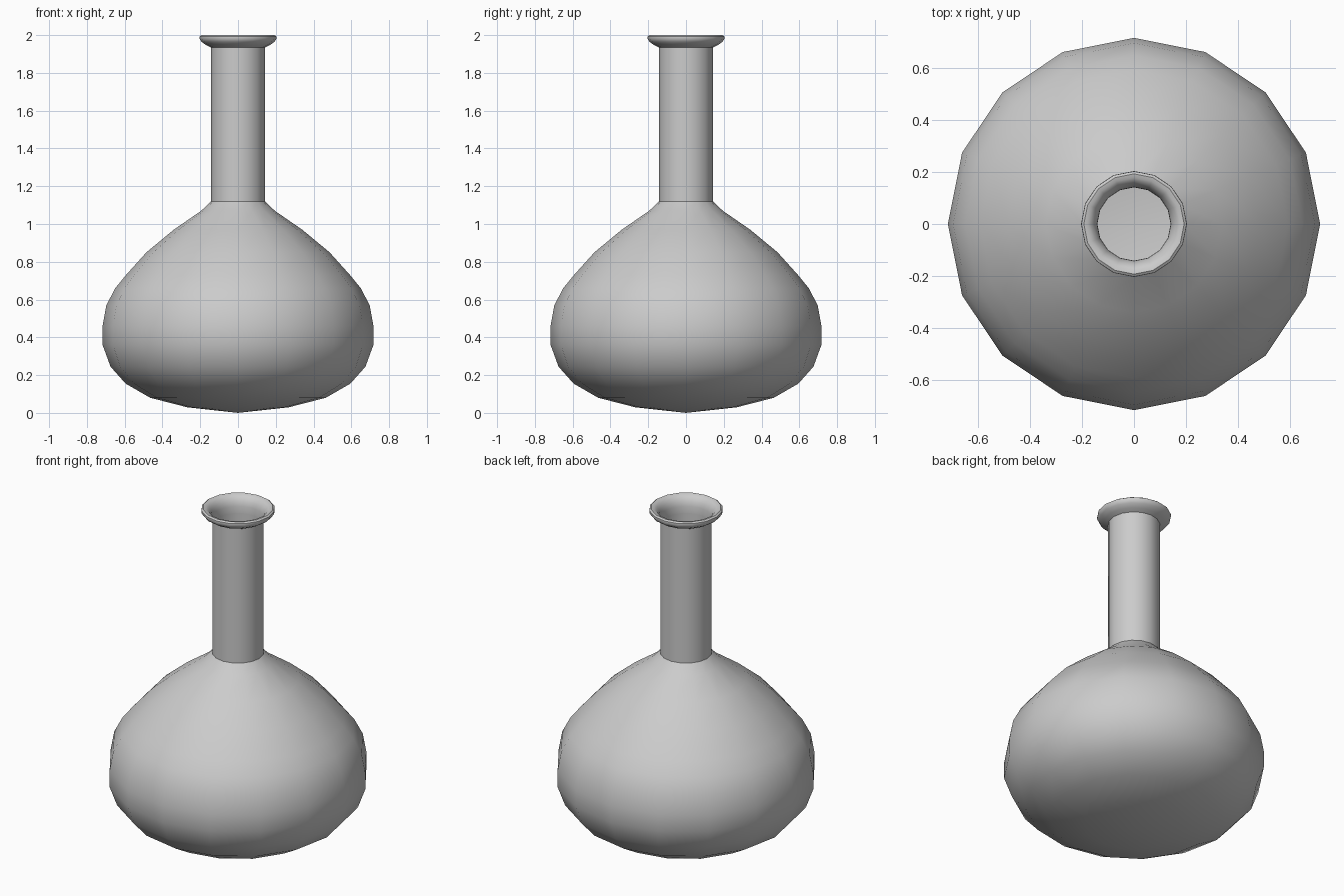
import bpy, bmesh, math

if "Cube" in bpy.data.objects:
    bpy.data.objects.remove(bpy.data.objects["Cube"])

SIDES = 16

# Outer profile (radius, height) from the base pole up to the lip
belly = [(0.27, 0.03), (0.465, 0.08), (0.595, 0.155), (0.675, 0.245),
         (0.717, 0.36), (0.717, 0.46), (0.697, 0.57), (0.65, 0.66),
         (0.593, 0.73), (0.485, 0.85), (0.34, 0.97), (0.195, 1.07)]
neck = [(0.143, 1.12), (0.143, 1.935)]
# Rolled lip, curling over and back down into the neck
lip = [(0.168, 1.947), (0.193, 1.964), (0.204, 1.981), (0.203, 1.993),
       (0.193, 2.0), (0.178, 1.997), (0.163, 1.986), (0.15, 1.966),
       (0.142, 1.94), (0.141, 1.9)]


def lathe(name, profile):
    bm = bmesh.new()
    rings = []
    for r, z in profile:
        rings.append([bm.verts.new((r * math.cos(2 * math.pi * i / SIDES),
                                    r * math.sin(2 * math.pi * i / SIDES), z))
                      for i in range(SIDES)])
    pole = bm.verts.new((0, 0, 0))
    for j in range(SIDES):
        k = (j + 1) % SIDES
        bm.faces.new((pole, rings[0][k], rings[0][j]))
        for a, b in zip(rings, rings[1:]):
            bm.faces.new((a[j], a[k], b[k], b[j]))
    mesh = bpy.data.meshes.new(name)
    bm.to_mesh(mesh)
    bm.free()
    obj = bpy.data.objects.new(name, mesh)
    bpy.context.collection.objects.link(obj)
    return obj


# Flask body, neck and lip as one lathed surface
flask = lathe("flask", belly + neck + lip)
bpy.context.view_layer.objects.active = flask
flask.select_set(True)
bpy.ops.object.shade_smooth_by_angle(angle=math.radians(40))
